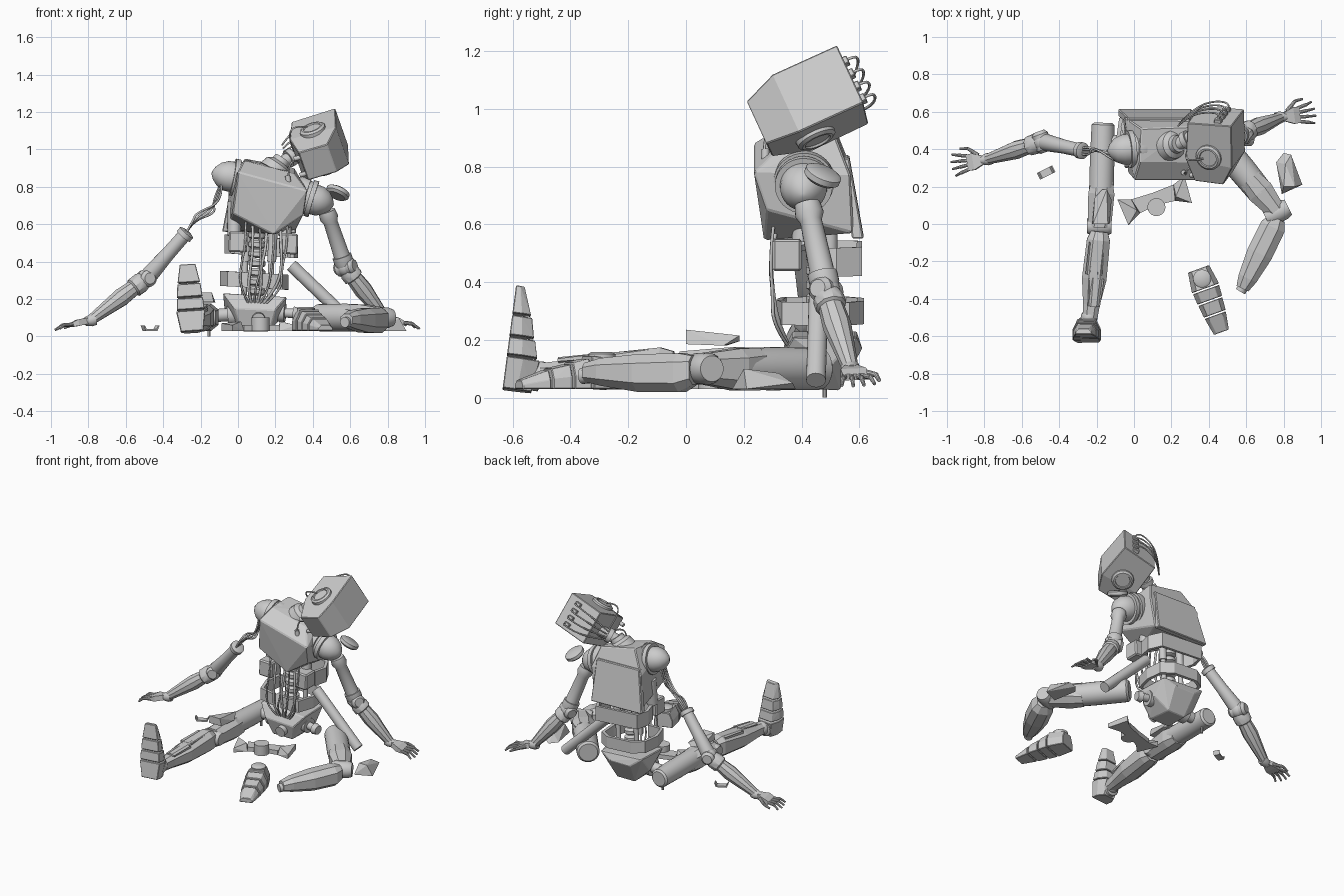
import bpy, bmesh, math
from mathutils import Vector as V, Matrix

if "Cube" in bpy.data.objects:
    bpy.data.objects.remove(bpy.data.objects["Cube"])


def finish(name, bm, smooth=False, bevel=0):
    bmesh.ops.recalc_face_normals(bm, faces=bm.faces[:])
    me = bpy.data.meshes.new(name)
    bm.to_mesh(me)
    bm.free()
    ob = bpy.data.objects.new(name, me)
    bpy.context.collection.objects.link(ob)
    bpy.ops.object.select_all(action='DESELECT')
    bpy.context.view_layer.objects.active = ob
    ob.select_set(True)
    if smooth:
        bpy.ops.object.shade_smooth_by_angle(angle=math.radians(35))
    if bevel:
        m = ob.modifiers.new('bevel', 'BEVEL')
        m.width, m.segments = bevel, 1
    return ob


def frame(o, y, z):
    """Matrix with origin o, local y along y and local z near z."""
    y = V(y).normalized()
    x = y.cross(V(z)).normalized()
    m = Matrix((x, y, x.cross(y))).transposed().to_4x4()
    m.translation = o
    return m


def hull(name, pts, m=Matrix(), bevel=0):
    bm = bmesh.new()
    for p in pts:
        bm.verts.new(m @ V(p))
    r = bmesh.ops.convex_hull(bm, input=bm.verts[:])
    junk = [g for g in set(r['geom_interior'] + r['geom_unused']) if isinstance(g, bmesh.types.BMVert)]
    bmesh.ops.delete(bm, geom=junk, context='VERTS')
    bmesh.ops.dissolve_limit(bm, angle_limit=0.03, verts=bm.verts[:], edges=bm.edges[:])
    return finish(name, bm, bevel=bevel)


def box(name, c, s, m=Matrix(), bevel=0):
    return hull(name, [(c[0] + i * s[0] / 2, c[1] + j * s[1] / 2, c[2] + k * s[2] / 2)
                       for i in (-1, 1) for j in (-1, 1) for k in (-1, 1)], m, bevel)


def loft(name, a, b, sections, up=(0, 0, 1), bevel=0):
    """Chamfered armour limb from a to b: sections are (t, half width, low, high)."""
    a, b = V(a), V(b)
    m, l = frame(a, b - a, up), (b - a).length
    bm, rings = bmesh.new(), []
    for t, w, lo, hi in sections:
        c = w * .45
        pr = [(-w, lo + c), (-w, hi - c), (-c, hi), (c, hi), (w, hi - c), (w, lo + c), (c, lo), (-c, lo)]
        rings.append([bm.verts.new(m @ V((x, t * l, z))) for x, z in pr])
    skin(bm, rings)
    return finish(name, bm, bevel=bevel)


def skin(bm, rings):
    for p, q in zip(rings, rings[1:]):
        n = len(p)
        for i in range(n):
            bm.faces.new((p[i], p[(i + 1) % n], q[(i + 1) % n], q[i]))
    bm.faces.new(rings[0])
    bm.faces.new(rings[-1][::-1])


def lathe(name, a, b, prof, n=24):
    """Turned part along a-b; prof holds (fraction, radius)."""
    a, b = V(a), V(b)
    m, l = frame(a, b - a, (.13, .21, .97)), (b - a).length
    bm = bmesh.new()
    skin(bm, [[bm.verts.new(m @ V((r * math.cos(6.28319 * i / n), t * l, r * math.sin(6.28319 * i / n))))
               for i in range(n)] for t, r in prof])
    return finish(name, bm, smooth=True)


def rod(name, a, b, r0, r1=None, n=20):
    return lathe(name, a, b, [(0, r0), (1, r1 or r0)], n)


def ball(name, c, r):
    bm = bmesh.new()
    bmesh.ops.create_uvsphere(bm, u_segments=24, v_segments=14, radius=r, matrix=Matrix.Translation(c))
    return finish(name, bm, smooth=True)


def wire(name, pts, r=.006):
    cu = bpy.data.curves.new(name, 'CURVE')
    cu.dimensions, cu.bevel_depth, cu.bevel_resolution, cu.resolution_u = '3D', r, 1, 6
    sp = cu.splines.new('NURBS')
    sp.points.add(len(pts) - 1)
    for p, c in zip(sp.points, pts):
        p.co = (*c, 1)
    sp.use_endpoint_u, sp.order_u = True, 3
    ob = bpy.data.objects.new(name, cu)
    bpy.context.collection.objects.link(ob)
    bpy.ops.object.select_all(action='DESELECT')
    bpy.context.view_layer.objects.active = ob
    ob.select_set(True)
    bpy.ops.object.convert(target='MESH')


def band(name, path, z0, z1, thick, tilt=0):
    """Open strip following a plan path, thickened."""
    bm = bmesh.new()
    cols = [[bm.verts.new((x, y, z + tilt * x)) for z in (z0, z1)] for x, y in path]
    for p, q in zip(cols, cols[1:]):
        bm.faces.new((p[0], q[0], q[1], p[1]))
    s = finish(name, bm).modifiers.new('thickness', 'SOLIDIFY')
    s.thickness, s.offset = thick, 0


def hand(name, wrist, d, up):
    m = frame(wrist, d, up)
    lathe(name + '_wrist', m @ V((0, -.03, 0)), m @ V((0, .03, 0)), [(0, .03), (.4, .033), (1, .022)])
    hull(name + '_palm', [(s * w, y, z) for s in (-1, 1) for w, y, z in
                          ((.022, .015, -.015), (.022, .015, .018), (.045, .07, -.015), (.045, .07, .02),
                           (.043, .105, -.012), (.043, .105, .01))], m)
    for i in range(4):
        x = -.036 + i * .024
        k, e = m @ V((x, .1, 0)), m @ V((x * 1.35, .15, .008))
        rod(f'{name}_finger_{i}', k, e, .0095, n=10)
        rod(f'{name}_fingertip_{i}', e, m @ V((x * 1.6, .2 - abs(i - 1.6) * .012, -.008)), .008, .006, 10)
    s = -1 if wrist[0] > 0 else 1
    rod(name + '_thumb', m @ V((s * .03, .04, 0)), m @ V((s * .075, .09, 0)), .012, .009, 10)
    rod(name + '_thumb_tip', m @ V((s * .075, .09, 0)), m @ V((s * .08, .135, -.008)), .009, .007, 10)


def foot(name, m):
    for i, (a, b, w0, w1, h0, h1) in enumerate(((0, .11, .06, .077, .10, .115), (.118, .178, .074, .07, .105, .09),
                                               (.186, .255, .068, .062, .085, .07), (.263, .36, .06, .042, .065, .03))):
        hull(f'{name}_segment_{i}', [(s * f * w, y, z) for s in (-1, 1) for y, w, h in ((a, w0, h0), (b, w1, h1))
                                     for f, z in ((1, 0), (1, h * .5), (.65, h))], m, .003)
    lathe(name + '_ankle', m @ V((0, .055, .09)), m @ V((0, .055, .128)), [(0, .048), (.8, .048), (1, .036)])


# torso
hull('chest', [(.03, .33, .94), (.04, .51, .95), (.3, .33, .87), (.3, .52, .9), (0, .235, .88), (.37, .235, .78),
               (-.03, .27, .66), (.35, .28, .65), (.19, .27, .545), (-.05, .57, .8), (.34, .57, .77),
               (-.06, .58, .57), (.31, .58, .57)], bevel=.006)
hull('back_plate', [(x, y, z) for x, z in ((-.03, .84), (.3, .83), (-.085, .56), (.31, .55)) for y in
                    ((.53, .565) if z > .7 else (.575, .615))], bevel=.005)
band('rib_band', [(-.03, .43), (-.06, .52), (-.04, .6), (.27, .6), (.31, .52), (.29, .43)], .44, .54, .022, -.07)
for i, x in enumerate((-.02, .25)):
    box(f'rib_block_{i}', (x, .35, .505), (.1, .1, .11), Matrix.Rotation(.04, 4, 'Y'), .008)
    rod(f'rib_strut_{i}', (x, .4, .54), (x, .42, .72), .035)
band('waist_band', [(.06, .325), (-.05, .34), (-.085, .45), (-.07, .56), (0, .605), (.18, .605), (.25, .56), (.26, .45),
                    (.23, .34), (.11, .325)], .265, .345, .022, -.06)
for i in range(8):
    z = .22 + i * .05
    lathe(f'spine_disc_{i}', (.1, .46, z), (.103, .46, z + .045), [(0, .03), (.2, .045), (.7, .045), (1, .03)])
for i, x in enumerate((.03, .17)):
    rod(f'waist_piston_{i}', (x, .5, .2), (x + .01, .5, .44), .016)
    rod(f'waist_piston_sleeve_{i}', (x + .01, .5, .4), (x + .02, .5, .6), .024)
for i in range(7):
    x = .02 + i * .037
    wire(f'waist_cable_{i}', [(x + .02, .31 + .02 * (i % 2), .66), (x + .025, .29, .5), (x - .01 + .02 * (i % 3), .3, .36),
                              (x - .005, .3 + .02 * (i % 2), .25), (.06 + i * .014, .36, .17)], .006 + .002 * (i % 2))

# pelvis
hull('pelvis', [(-.08, .37, .23), (.26, .37, .21), (-.07, .59, .23), (.25, .59, .21), (-.02, .33, .15), (.2, .33, .14),
                (.02, .36, .035), (.17, .36, .035), (.03, .53, .025), (.16, .53, .025), (-.07, .5, .12), (.25, .5, .11),
                (.01, .61, .17), (.17, .61, .17)], bevel=.005)
rod('pelvis_front_hub', (.11, .31, .09), (.11, .37, .1), .035)
lathe('left_hip_joint', (.2, .44, .13), (.33, .42, .12), [(0, .05), (.4, .05), (.4, .025), (.75, .025), (.75, .038), (1, .03)])
lathe('right_hip_joint', (.0, .44, .12), (-.14, .44, .11), [(0, .06), (.4, .06), (.4, .035), (1, .035)])

# neck and head
lathe('neck_base', (.19, .42, .88), (.24, .43, .95), [(0, .085), (.5, .075), (.7, .05), (1, .045)])
lathe('neck', (.22, .42, .92), (.34, .48, .99), [(0, .035), (.4, .035), (.4, .048), (.6, .048), (.6, .035), (1, .04)])
H = frame((.435, .43, 1.015), (0, .91, .42), (.94, -.13, .27))
hull('head', [(s * x, y, z) for s in (-1, 1) for x, y, z in
              ((.115, .17, .125), (.115, .155, -.12), (.115, -.075, .13), (.115, -.06, -.13), (.085, -.195, .07),
               (.085, -.195, -.09))], H, .004)
for s, side in ((-1, 'right'), (1, 'left')):
    lathe(side + '_ear', H @ V((s * .1, -.03, 0)), H @ V((s * .135, -.03, 0)),
          [(0, .072), (.75, .07), (1, .058), (1, .048), (.8, .045)])
    rod(side + '_eye_knob', H @ V((s * .05, -.18, -.09)), H @ V((s * .05, -.18, -.125)), .013, n=12)
for i in range(4):
    x = -.075 + i * .05
    box(f'head_socket_{i}', (x, .172, .04), (.028, .025, .04), H, .003)
    wire(f'head_cable_{i}', [H @ V(p) for p in ((x, .17, .05), (x, .215, .06), (x, .215, -.03), (x * .8, .17, -.13),
                                              (x * .4, .09, -.2))], .005)
wire('temple_cable', [(.37, .35, 1.12), (.29, .33, 1.13), (.27, .38, 1.05), (.31, .43, .97)], .005)
wire('throat_cable', [(.34, .36, .93), (.29, .29, .95), (.265, .27, .88), (.275, .27, .82)], .005)
rod('loose_plug', (.265, .275, .86), (.275, .275, .79), .014, n=12)

# shoulders
dome = [(0, .09), (.15, .105), (.3, .105), (.3, .09), (.38, .09), (.38, .1), (.5, .1), (.5, .082), (.65, .08),
        (.82, .063), (.94, .035), (1, .008)]
lathe('right_shoulder', (.08, .41, .83), (-.14, .39, .875), dome, 32)
lathe('left_shoulder', (.3, .41, .765), (.51, .405, .70), dome, 32)
lathe('left_shoulder_disc', (.525, .465, .75), (.54, .48, .785), [(0, .05), (.3, .065), (.8, .065), (1, .05)])

# left arm, propped on the floor
UA, EL, WR = V((.475, .42, .67)), V((.575, .485, .37)), V((.785, .57, .1))
lathe('left_upper_arm', UA, EL, [(0, .045), (.12, .05), (.2, .038), (.8, .043), (.8, .052), (.92, .052), (1, .045)])
ball('left_elbow', EL, .05)
lathe('left_elbow_ring', EL + V((-.05, .03, -.01)), EL + V((.05, -.03, .01)), [(0, .03), (.15, .045), (.85, .045), (1, .03)])
lathe('left_forearm', EL, WR, [(0, .04), (.1, .055), (.2, .055), (.22, .045), (.45, .05), (.8, .036), (1, .028)], 10)
hand('left_hand', WR, (.2, .03, -.055), (.3, 0, 1))

# right arm, hanging on cables
ST, RE, RW = V((-.27, .39, .56)), V((-.49, .44, .31)), V((-.79, .345, .085))
lathe('right_upper_arm', ST, RE, [(0, .03), (.02, .045), (.1, .045), (.1, .036), (.5, .038), (.9, .046), (1, .04)])
ball('right_elbow', RE, .05)
lathe('right_elbow_ring', RE + V((-.02, .055, 0)), RE + V((.02, -.055, 0)), [(0, .03), (.15, .045), (.85, .045), (1, .03)])
lathe('right_forearm', RE, RW, [(0, .04), (.1, .056), (.22, .054), (.24, .044), (.45, .05), (.8, .036), (1, .028)], 10)
hand('right_hand', RW, (-.2, -.035, -.045), (-.25, 0, 1))
for i in range(4):
    o = (i - 1.5) * .02
    wire(f'arm_cable_{i}', [(-.09, .39 + o, .82), (-.11 - o, .38 + o * 2, .72), (-.17 + o * 1.8, .39 - o, .66),
                            (-.24, .39 + o, .62), (-.28, .39 + o / 2, .55)], .006)

# right leg, stretched forward
lathe('right_thigh', (-.165, .54, .1), (-.175, .16, .11), [(0, .05), (.03, .062), (.5, .066), (1, .066)])
loft('right_knee_armour', (-.17, .24, .1), (-.185, -.02, .1), [(0, .055, -.065, .06), (.3, .07, -.07, .075), (1, .062, -.06, .06)])
hull('right_knee_guard', [(-.225, 0, .185), (-.13, 0, .185), (-.22, 0, .235), (-.14, 0, .235), (-.17, .185, .195),
                          (-.145, .185, .215), (-.12, .13, .18), (-.21, .14, .18)])
lathe('right_knee_joint', (-.25, -.01, .1), (-.12, -.01, .1), [(0, .04), (.15, .05), (.85, .05), (1, .04)])
loft('right_shin', (-.185, -.04, .1), (-.235, -.5, .085), [(0, .045, -.06, .06), (.1, .062, -.065, .075),
                                                         (.55, .066, -.065, .06), (.85, .045, -.05, .04), (1, .04, -.045, .035)])
for i in range(2):
    loft(f'right_shin_plate_{i}', (-.2, -.1 - i * .19, .15 - i * .015), (-.215, -.27 - i * .17, .135 - i * .015),
         [(0, .04, 0, .02), (1, .045 - i * .012, 0, .02)])
ball('right_ankle', (-.24, -.5, .08), .045)
foot('right_foot', frame((-.245, -.635, .03), (-.07, .13, 1), (0, 1, -.13)))

# left leg, broken and bent
KN = V((.765, .06, .1))
lathe('left_thigh', (.43, .47, .1), (.68, .165, .1), [(0, .06), (.03, .073), (.6, .075), (1, .07)])
loft('left_knee_armour', (.62, .24, .1), (.76, .07, .1), [(0, .06, -.075, .072), (.4, .072, -.075, .07), (1, .05, -.055, .055)])
ball('left_knee', KN, .055)
lathe('left_knee_joint', KN + V((-.06, -.03, 0)), KN + V((.06, .03, 0)), [(0, .045), (.2, .055), (.8, .055), (1, .045)])
loft('left_shin', (.765, .03, .095), (.58, -.345, .085), [(0, .045, -.05, .05), (.12, .068, -.075, .06), (.5, .07, -.07, .06),
                                                         (.85, .052, -.045, .05), (1, .035, -.03, .035)])
rod('left_ankle_stub', (.6, -.31, .08), (.57, -.36, .075), .028)
foot('left_foot', frame((.345, -.24, .03), (.34, -.94, 0), (0, 0, 1)))

# loose parts on the floor
rod('loose_tube', (.285, .46, .38), (.62, .45, .06), .034)
hull('loose_knee_guard', [(.76, .33, .03), (.8, .38, .03), (.84, .37, .05), (.9, .21, .03), (.79, .16, .03),
                          (.86, .2, .1), (.8, .2, .1), (.81, .32, .085)])
P = frame((.12, .11, .03), (-.33, .94, 0), (0, 0, 1))
for s, side in ((-1, 'right'), (1, 'left')):
    hull('loose_hip_plate_' + side, [(s * x, y, z) for z in (0, .03) for x, y in
                                     ((0, .06), (0, -.01), (.1, -.02), (.12, .065))], P)
    hull('loose_hip_wing_' + side, [(s * x, y, z) for x, y, z in ((.1, -.02, 0), (.12, .065, 0), (.18, -.06, 0), (.19, .09, 0),
                                    (.18, -.06, .03), (.19, .09, .04), (.11, .0, .05))], P)
rod('loose_hip_hub', (.12, .09, .03), (.12, .09, .1), .048)
B = frame((-.47, .275, .035), (-.45, .89, 0), (0, 0, 1))
box('loose_clip', (0, 0, 0), (.06, .04, .01), B)
for s in (-1, 1):
    hull(f'loose_clip_arm_{s}', [(s * x, y, z) for y in (-.02, .02) for x, z in
                                 ((.025, -.005), (.035, -.005), (.04, .022), (.046, .022))], B)
rod('floor_pin', (-.155, .48, 0), (-.155, .48, .06), .008, n=8)
